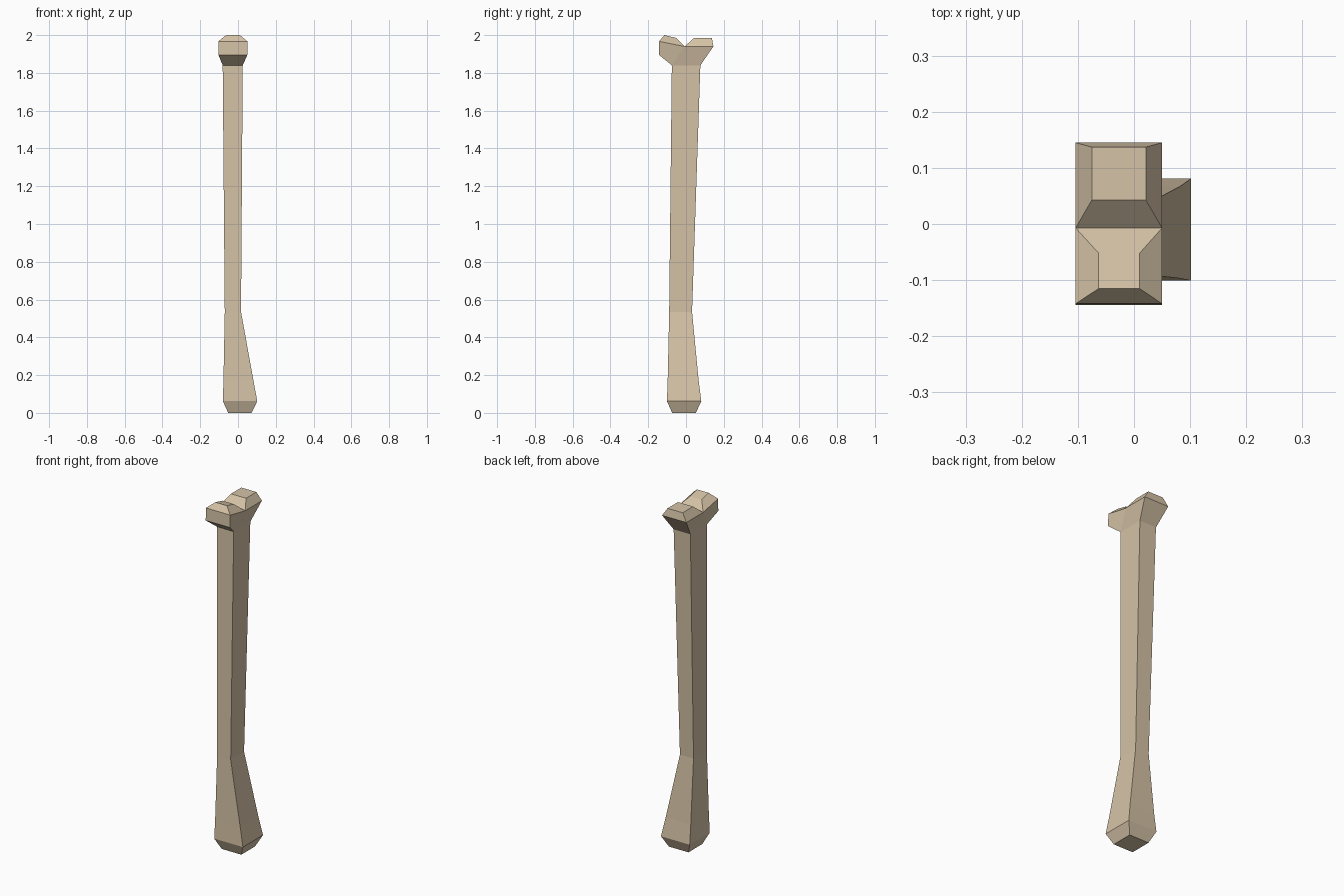
import bpy, bmesh

if "Cube" in bpy.data.objects:
    bpy.data.objects.remove(bpy.data.objects["Cube"])

bone_mat = bpy.data.materials.new("bone_beige")
bone_mat.diffuse_color = (0.66, 0.54, 0.38, 1)
bone_mat.use_nodes = True
bone_mat.node_tree.nodes["Principled BSDF"].inputs["Base Color"].default_value = bone_mat.diffuse_color

bm = bmesh.new()


def ring(x0, x1, y0, y1, z0, z1=None):
    """Four corners: front left, front right, back right, back left."""
    z1 = z0 if z1 is None else z1
    return [bm.verts.new(p) for p in
            ((x0, y0, z0), (x1, y0, z0), (x1, y1, z1), (x0, y1, z1))]


def bridge(a, b):
    for i in range(4):
        j = (i + 1) % 4
        bm.faces.new((a[i], a[j], b[j], b[i]))


# Shaft: stacked rectangular sections
sections = [
    (-0.052, 0.072, -0.073, 0.052, 0.0),
    (-0.08, 0.102, -0.101, 0.081, 0.062),
    (-0.077, 0.082, -0.097, 0.067, 0.17),
    (-0.07, 0.016, -0.089, 0.032, 0.535),
    (-0.081, 0.025, -0.075, 0.076, 1.84),
]
rings = [ring(*s) for s in sections]
bm.faces.new(rings[0][::-1])
for a, b in zip(rings, rings[1:]):
    bridge(a, b)

# Forked head: outline points shared by both knuckles
X0, X1 = -0.104, 0.05


def pair(y, z):
    return [bm.verts.new((x, y, z)) for x in (X0, X1)]


front_low, front_up = pair(-0.144, 1.896), pair(-0.142, 1.967)
valley, back = pair(-0.007, 1.94), pair(0.145, 1.94)
neck = rings[-1]
neck_front, neck_back = neck[:2], [neck[3], neck[2]]
for a, b in ((neck_front, front_low), (front_low, front_up), (back, neck_back)):
    bm.faces.new((a[0], a[1], b[1], b[0]))
for s in (0, 1):
    bm.faces.new((neck_front[s], front_low[s], front_up[s], valley[s]))
    bm.faces.new((neck_front[s], valley[s], neck_back[s]))
    bm.faces.new((valley[s], back[s], neck_back[s]))

# Knuckle caps: bevelled tops
for near, far, top in (
        (front_up, valley, (-0.063, 0.01, -0.115, -0.052, 2.0, 1.985)),
        (valley, back, (-0.075, 0.021, 0.043, 0.137, 1.985))):
    cap = ring(*top)
    bridge([near[0], near[1], far[1], far[0]], cap)
    bm.faces.new(cap)

bmesh.ops.recalc_face_normals(bm, faces=bm.faces[:])
mesh = bpy.data.meshes.new("bone")
bm.to_mesh(mesh)
bm.free()
mesh.materials.append(bone_mat)
bpy.context.collection.objects.link(bpy.data.objects.new("bone", mesh))
